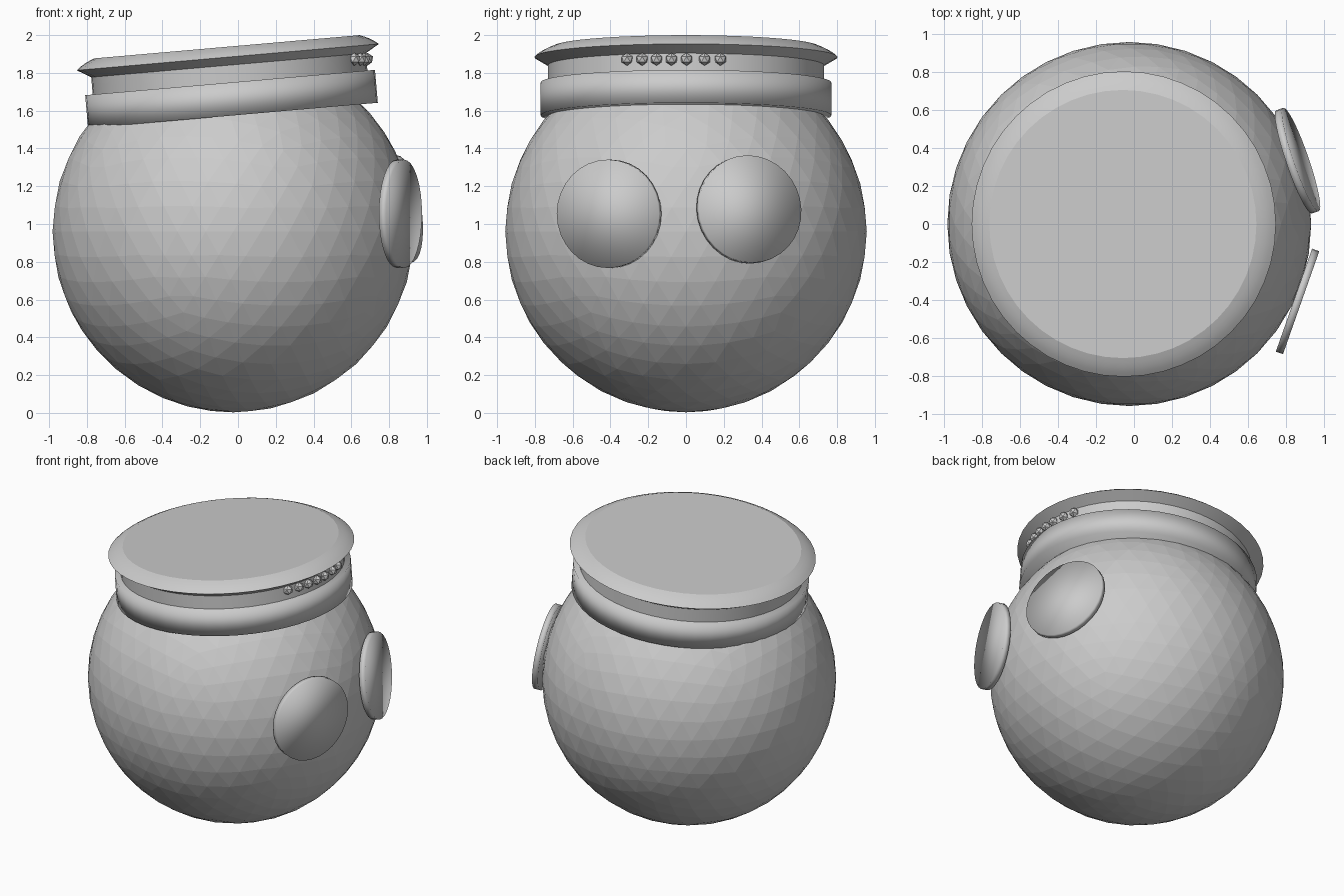
import bpy, math
from mathutils import Vector, Matrix

if "Cube" in bpy.data.objects:
    bpy.data.objects.remove(bpy.data.objects["Cube"])

TILT = Matrix.Translation((-0.042, 0, 1.749)) @ Matrix.Rotation(math.radians(-5), 4, 'Y')


def smooth(obj, angle=None):
    bpy.ops.object.select_all(action='DESELECT')
    obj.select_set(True)
    bpy.context.view_layer.objects.active = obj
    if angle is None:
        bpy.ops.object.shade_smooth()
    else:
        bpy.ops.object.shade_smooth_by_angle(angle=math.radians(angle))


def lathe(name, profile, matrix, n=48):
    """Turn a (radius, height) profile listed bottom to top; both ends capped."""
    verts = [(r * math.cos(math.tau * i / n), r * math.sin(math.tau * i / n), h)
             for r, h in profile for i in range(n)]
    faces = [(k * n + i, k * n + (i + 1) % n, (k + 1) * n + (i + 1) % n, (k + 1) * n + i)
             for k in range(len(profile) - 1) for i in range(n)]
    faces.append(tuple(reversed(range(n))))
    faces.append(tuple(range(len(verts) - n, len(verts))))
    mesh = bpy.data.meshes.new(name)
    mesh.from_pydata(verts, [], faces)
    obj = bpy.data.objects.new(name, mesh)
    bpy.context.collection.objects.link(obj)
    obj.matrix_world = matrix
    return obj


# Round faceted body
bpy.ops.mesh.primitive_ico_sphere_add(subdivisions=4, radius=0.957, location=(-0.025, 0, 0.96))
bpy.context.object.name = "body"

# Tilted neck band
smooth(lathe("neck_band", [(0.77, -0.175), (0.77, 0)], TILT))

# Lid with a pointed brim and a ringed top
lid = lathe("lid", [(0.73, -0.02), (0.73, 0.092), (0.803, 0.135), (0.78, 0.153),
                    (0.755, 0.168), (0.73, 0.18), (0.705, 0.19)], TILT)
smooth(lid, 20)

# Row of small beads on the lid wall
for i, y in enumerate((-0.312, -0.232, -0.156, -0.077, 0.003, 0.098, 0.182)):
    x = -0.055 + math.sqrt(0.74 ** 2 - y * y)
    bpy.ops.mesh.primitive_ico_sphere_add(subdivisions=1, radius=0.034, location=(x, y, 1.872))
    bpy.context.object.name = f"bead_{i + 1}"

# Flat eye discs facing outwards, one tipped up a little
for name, loc, yaw, pitch in (("right_eye", (0.86, -0.407, 1.054), -19.4, 0),
                              ("left_eye", (0.86, 0.333, 1.077), 19, 8)):
    a, p = math.radians(yaw), math.radians(pitch)
    normal = Vector((math.cos(a) * math.cos(p), math.sin(a) * math.cos(p), math.sin(p)))
    rot = normal.to_track_quat('Z', 'Y').to_matrix().to_4x4()
    smooth(lathe(name, [(0.287, -0.02), (0.287, 0.02)], Matrix.Translation(loc) @ rot, 32))
